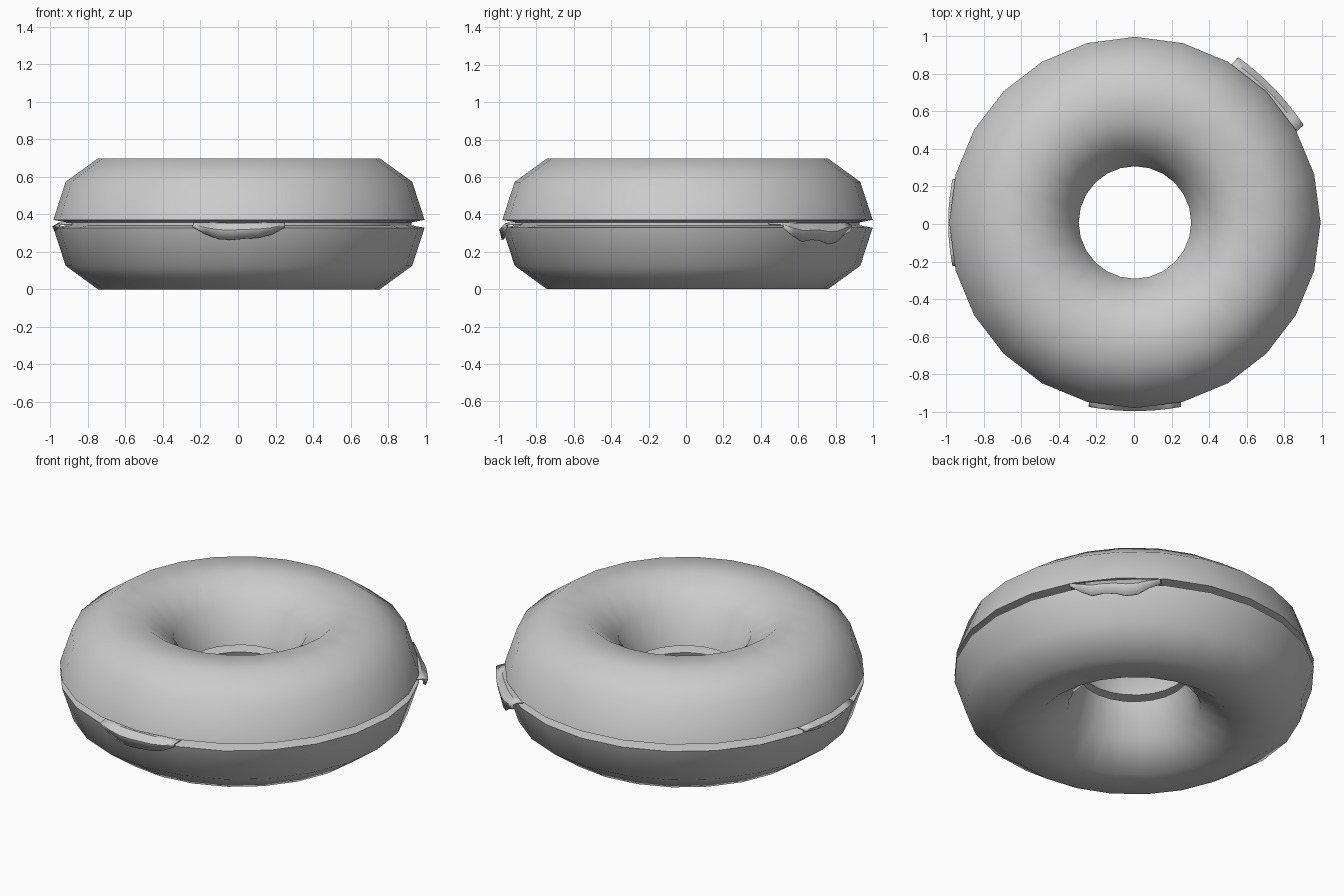
import bpy, bmesh
from math import cos, sin, pi, radians

if "Cube" in bpy.data.objects:
    bpy.data.objects.remove(bpy.data.objects["Cube"])

CX, CY = 0.005, 0.008
SIDES = 24
R, r = 0.645, 0.345


def finish(name, bm, angle):
    bmesh.ops.recalc_face_normals(bm, faces=bm.faces)
    me = bpy.data.meshes.new(name)
    bm.to_mesh(me)
    bm.free()
    ob = bpy.data.objects.new(name, me)
    bpy.context.collection.objects.link(ob)
    bpy.ops.object.select_all(action='DESELECT')
    ob.select_set(True)
    bpy.context.view_layer.objects.active = ob
    bpy.ops.object.shade_smooth_by_angle(angle=radians(angle))
    return ob


def ring(name, profile):
    """Revolve a closed (radius, z) profile into a ring."""
    bm = bmesh.new()
    loops = []
    for i in range(SIDES):
        a = 2 * pi * i / SIDES
        loops.append([bm.verts.new((CX + p * cos(a), CY + p * sin(a), z)) for p, z in profile])
    n = len(profile)
    for i in range(SIDES):
        A, B = loops[i], loops[(i + 1) % SIDES]
        for j in range(n):
            k = (j + 1) % n
            bm.faces.new((A[j], B[j], B[k], A[k]))
    return finish(name, bm, 40)


def half_profile(z0, s):
    # half of a ten-sided tube, with a slightly raised cut face
    arc = [(R + r * cos(pi * i / 5), z0 + s * r * sin(pi * i / 5)) for i in range(6)]
    return arc + [(0.37, z0 - s * 0.013), (0.92, z0 - s * 0.013)]


# Bread halves and the thin filling between them
ring("bagel_top", half_profile(0.371, 1))
ring("bagel_bottom", half_profile(0.329, -1))
ring("filling", [(0.37, 0.340), (0.92, 0.340), (0.92, 0.360), (0.37, 0.360)])


def leaf(name, angle, out, bottoms, half=0.245):
    """Leaf poking out of the gap: flat inside, folding over the lower bun."""
    bm = bmesh.new()
    n = len(bottoms)
    rows = []
    for i, zb in enumerate(bottoms):
        u = 2 * i / (n - 1) - 1
        t, bow = u * half, 0.022 * u * u
        mid = 0.35 - (0.35 - zb) * 0.4
        sec = [(0.86, 0.352), (out - 0.03 - bow, 0.350),
               (out - bow, mid), (out - 0.012 - bow, zb)]
        rows.append([bm.verts.new((CX + o * cos(angle) - t * sin(angle),
                                   CY + o * sin(angle) + t * cos(angle), z)) for o, z in sec])
    for A, B in zip(rows, rows[1:]):
        for j in range(3):
            bm.faces.new((A[j], B[j], B[j + 1], A[j + 1]))
    ob = finish(name, bm, 30)
    m = ob.modifiers.new("thickness", 'SOLIDIFY')
    m.thickness = 0.012
    m.offset = 0


# Three leaves around the rim
leaf("leaf_front", -pi / 2, 1.0, [0.335, 0.295, 0.268, 0.265, 0.272, 0.277, 0.295, 0.335])
leaf("leaf_left", pi, 0.99, [0.335, 0.322, 0.315, 0.312, 0.315, 0.322, 0.335], 0.23)
leaf("leaf_back_right", radians(44), 1.025,
     [0.33, 0.285, 0.255, 0.265, 0.26, 0.242, 0.25, 0.29, 0.315], 0.25)
